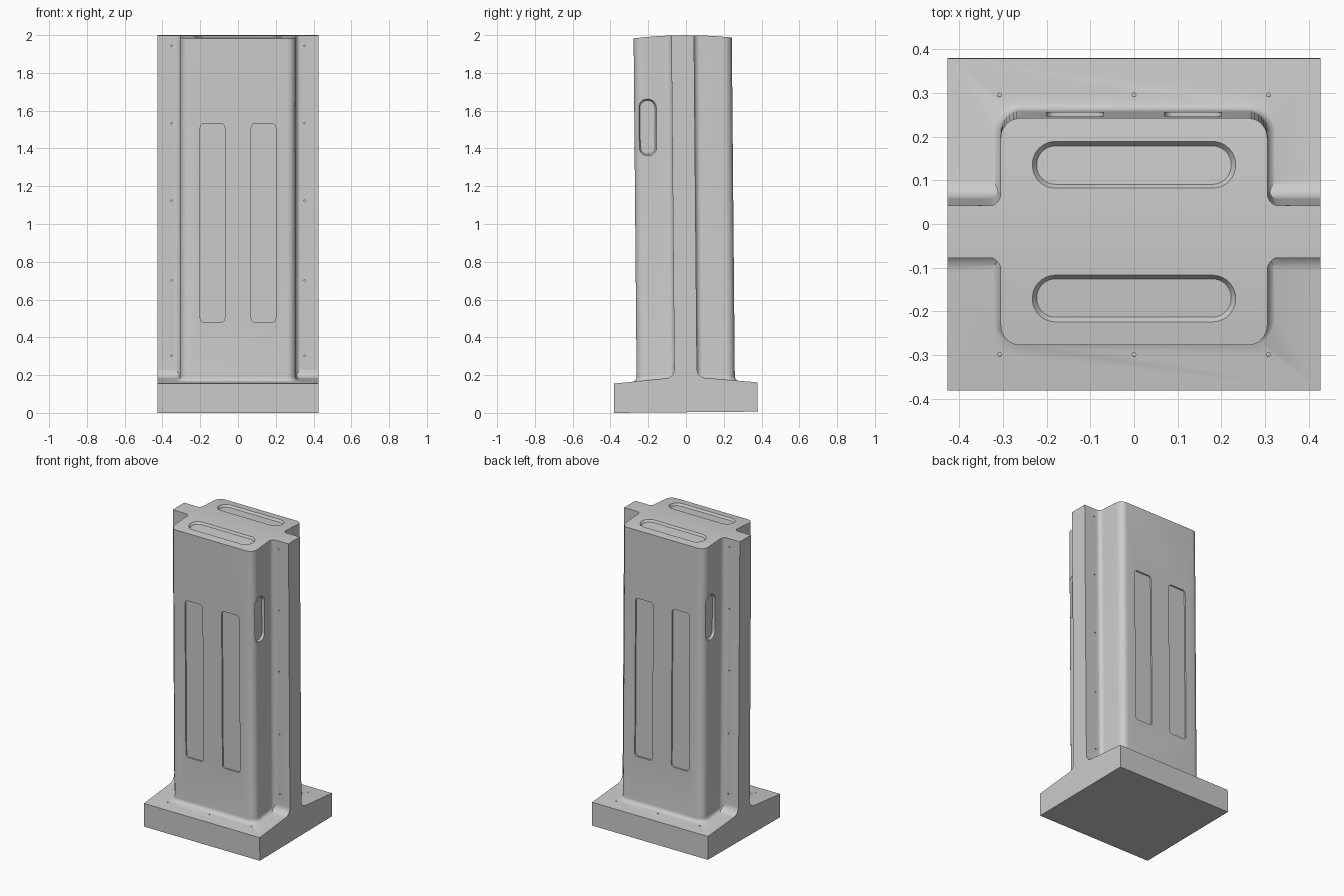
import bpy, bmesh, math
from mathutils import Matrix, Vector

if "Cube" in bpy.data.objects:
    bpy.data.objects.remove(bpy.data.objects["Cube"])

WEB, HX, HY, COVE = 0.06, 0.305, 0.26, 0.03


def arc(cx, cy, r, a0, a1, n=8):
    return [(cx + r * math.cos(math.radians(a0 + (a1 - a0) * i / n)),
             cy + r * math.sin(math.radians(a0 + (a1 - a0) * i / n))) for i in range(n + 1)]


def loft(bm, rings):
    """Closed solid through rings of equal point count."""
    vs = [[bm.verts.new(p) for p in r] for r in rings]
    n = len(vs[0])
    for a, b in zip(vs, vs[1:]):
        for i in range(n):
            bm.faces.new((a[i], a[(i + 1) % n], b[(i + 1) % n], b[i]))
    bm.faces.new(vs[0][::-1])
    bm.faces.new(vs[-1])


def finish(bm, name):
    bmesh.ops.recalc_face_normals(bm, faces=bm.faces)
    me = bpy.data.meshes.new(name)
    bm.to_mesh(me)
    bm.free()
    ob = bpy.data.objects.new(name, me)
    bpy.context.collection.objects.link(ob)
    return ob


def extrude_x(name, yz, half):
    bm = bmesh.new()
    loft(bm, [[(s * half, y, z) for y, z in yz] for s in (-1, 1)])
    return finish(bm, name)


def combine(target, other, operation):
    other.hide_render = True
    bpy.context.view_layer.objects.active = target
    mod = target.modifiers.new(operation, 'BOOLEAN')
    mod.operation, mod.object, mod.solver = operation, other, 'EXACT'
    bpy.ops.object.modifier_apply(modifier=mod.name)
    bpy.data.objects.remove(other)


def base_z(y):
    return 0.155 + 0.025 * (0.38 - max(abs(y), WEB)) / 0.27


def dome_z(y):
    return 1.996 - 0.0145 * (y / HY) ** 2


# Base plate and central web: one side profile, mirrored
half = [(0.38, 0), (0.38, 0.155)] + arc(0.11, 0.23, 0.05, 270, 180, 10) + [(WEB, 2.1)]
column = extrude_x("column", half + [(-y, z) for y, z in reversed(half)], 0.427)


# Body: rounded plan with coves into the web and a flared foot
def plan(o):
    hx, hy, r = HX + o, HY + o, 0.045 + o
    w = WEB - 0.002
    q = arc(hx + COVE, w + COVE, COVE, 270, 180) + arc(hx - r, hy - r, r, 0, 90)
    q += [(-x, y) for x, y in reversed(q)]
    return q + [(-x, -y) for x, y in q]


rings = [[(x, y, 0.08) for x, y in plan(0.025)]]
for i in range(7):
    t = math.radians(90 * i / 6)
    rings.append([(x, y, base_z(y) - 0.0015 + 0.025 * (1 - math.cos(t)))
                  for x, y in plan(0.025 * (1 - math.sin(t)))])
rings.append([(x, y, 2.1) for x, y in plan(0)])
bm = bmesh.new()
loft(bm, rings)
combine(column, finish(bm, "body"), 'UNION')

# Gently crowned top
crown = [(-0.45 + 0.9 * i / 36, dome_z(-0.45 + 0.9 * i / 36)) for i in range(37)]
combine(column, extrude_x("crown_cutter", crown + [(0.45, 2.4), (-0.45, 2.4)], 0.6), 'DIFFERENCE')

# Pockets and small holes, all gathered in one cutter
cut = bmesh.new()


def pocket(m, w, h, r, depth, taper=0.0, n=6):
    def ring(z, i):
        a, b, c = w / 2 - i, h / 2 - i, r - i
        pts = []
        for k, (sx, sy) in enumerate(((1, 1), (-1, 1), (-1, -1), (1, -1))):
            pts += arc(sx * (a - c), sy * (b - c), c, 90 * k, 90 * k + 90, n)
        return [m @ Vector((x, y, z)) for x, y in pts]
    loft(cut, [ring(-depth, taper), ring(0, 0), ring(0.03, 0)])


def on_side(turn, u, dist, z):
    return (Matrix.Rotation(math.radians(turn), 4, 'Z') @ Matrix.Translation((u, -dist, z))
            @ Matrix.Rotation(math.pi / 2, 4, 'X'))


for turn in (0, 180):
    # Long face panels
    for u in (-0.135, 0.135):
        pocket(on_side(turn, u, HY, 1.005), 0.13, 1.05, 0.02, 0.01)
    # Side grip slot, diagonally opposite
    pocket(on_side(turn + 90, -0.19, HX, 1.51), 0.095, 0.30, 0.045, 0.015, 0.008)
    # Pin holes along the web
    for u in (-0.352, 0.352):
        for z in (0.3, 0.7, 1.12, 1.53, 1.94):
            pocket(on_side(turn, u, WEB, z), 0.009, 0.009, 0.0044, 0.02, 0, 2)

for s in (-1, 1):
    # Top slots
    m = Matrix.Translation((0, s * 0.153, dome_z(0.153))) @ Matrix.Rotation(-s * 0.066, 4, 'X')
    pocket(m, 0.465, 0.108, 0.053, 0.014, 0.01, 10)
    # Pin holes in the base
    for x in (-0.308, 0, 0.308):
        pocket(Matrix.Translation((x, s * 0.297, base_z(0.297))), 0.009, 0.009, 0.0044, 0.03, 0, 2)
combine(column, finish(cut, "pocket_cutter"), 'DIFFERENCE')

# Whole piece leans slightly towards the front and rests on its front edge
column.data.transform(Matrix.Rotation(0.0088, 4, 'X'))
column.data.transform(Matrix.Translation((0, 0, -min(v.co.z for v in column.data.vertices))))
bpy.ops.object.select_all(action='DESELECT')
column.select_set(True)
bpy.context.view_layer.objects.active = column
bpy.ops.object.shade_smooth_by_angle(angle=math.radians(25))
